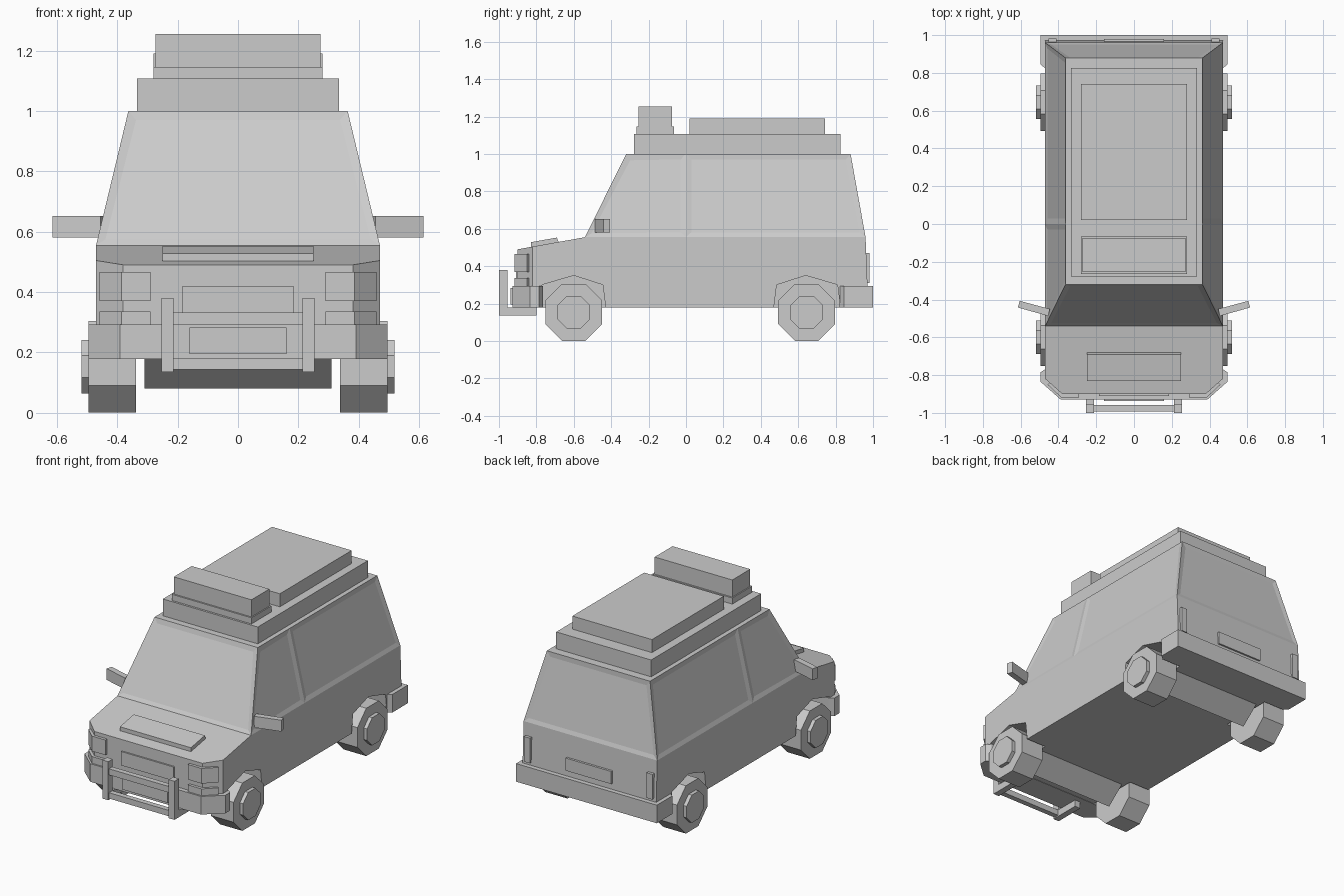
import bpy, bmesh
from mathutils import Matrix, Vector
from math import pi, cos

if "Cube" in bpy.data.objects:
    bpy.data.objects.remove(bpy.data.objects["Cube"])

grey = bpy.data.materials.new("plain grey")
grey.use_nodes = True
grey.diffuse_color = (0.6, 0.6, 0.6, 1)
grey.node_tree.nodes["Principled BSDF"].inputs["Base Color"].default_value = (0.6, 0.6, 0.6, 1)


def finish(name, bm):
    bmesh.ops.recalc_face_normals(bm, faces=bm.faces[:])
    mesh = bpy.data.meshes.new(name)
    bm.to_mesh(mesh)
    bm.free()
    mesh.materials.append(grey)
    obj = bpy.data.objects.new(name, mesh)
    bpy.context.collection.objects.link(obj)
    return obj


def prism(name, points, start, end, axis="z"):
    """Extrude a flat outline: (x, y) along z, or (y, z) along x."""
    bm = bmesh.new()
    place = (lambda p, d: (p[0], p[1], d)) if axis == "z" else (lambda p, d: (d, p[0], p[1]))
    rings = [[bm.verts.new(place(p, d)) for p in points] for d in (start, end)]
    bm.faces.new(rings[0])
    bm.faces.new(rings[1])
    bridge(bm, *rings)
    return finish(name, bm)


def bridge(bm, low, high):
    n = len(low)
    return [bm.faces.new((low[i], low[(i + 1) % n], high[(i + 1) % n], high[i])) for i in range(n)]


def box(name, x, y, z):
    return prism(name, [(x[0], y[0]), (x[1], y[0]), (x[1], y[1]), (x[0], y[1])], *z)


def wide(name, half, y, z):
    return box(name, (-half, half), y, z)


def both_ways(half_outline):
    """Complete a plan outline across the centre line."""
    return half_outline + [(-x, y) for x, y in reversed(half_outline)]


def octagon(y, z, apothem):
    r = apothem / cos(pi / 8)
    dirs = [Matrix.Rotation(pi / 8 + i * pi / 4, 2) @ Vector((r, 0)) for i in range(8)]
    return [(y + d.x, z + d.y) for d in dirs]


# Body: lower shell, sloping bonnet and tapered cabin
BELT, ROOF = 0.555, 1.0
plan = both_ways([(0.38, -0.9), (0.47, -0.82), (0.47, -0.54), (0.47, 0), (0.47, 0.96)])
bm = bmesh.new()
floor = [bm.verts.new((x, y + (0.015 if y > 0.9 else 0), 0.18)) for x, y in plan]
belt = [bm.verts.new((x, y, min(BELT, BELT + 0.18 * (y + 0.54)))) for x, y in plan]
bm.faces.new(floor)
bridge(bm, floor, belt)
bm.faces.new(belt[:3] + belt[7:])
cabin = belt[2:8]
roof_y = {-0.54: -0.32, 0: 0, 0.96: 0.88}
roof = [bm.verts.new((0.363 if x > 0 else -0.363, roof_y[y], ROOF)) for x, y in plan[2:8]]
windows = bridge(bm, cabin, roof)
bm.faces.new(roof)
bmesh.ops.recalc_face_normals(bm, faces=bm.faces[:])
bmesh.ops.inset_individual(bm, faces=windows, thickness=0.04, depth=-0.005)
body = finish("body", bm)

# Wheel arches cut into the sides
arches = [[(-0.78, 0.1), (-0.77, 0.3), (-0.6, 0.35), (-0.445, 0.3), (-0.42, 0.1)],
          [(0.46, 0.1), (0.485, 0.3), (0.64, 0.35), (0.81, 0.3), (0.835, 0.1)]]
for outline in arches:
    for side in (-1, 1):
        cutter = prism("arch_cutter", outline, side * 0.33, side * 0.6, "x")
        cutter.hide_render = True
        cut = body.modifiers.new("arch", "BOOLEAN")
        cut.operation, cut.solver, cut.object = "DIFFERENCE", "EXACT", cutter
        bpy.context.view_layer.objects.active = body
        bpy.ops.object.modifier_apply(modifier=cut.name)
        bpy.data.objects.remove(cutter)

# Wheels, hubs and axle housings
for end, y in (("front", -0.6), ("rear", 0.645)):
    for side, sx in (("left", 1), ("right", -1)):
        prism(f"{end}_{side}_wheel", octagon(y, 0.153, 0.152), sx * 0.337, sx * 0.495, "x")
        prism(f"{end}_{side}_hub", octagon(y, 0.153, 0.088), sx * 0.48, sx * 0.518, "x")
    prism(f"{end}_axle", [(y - 0.13, 0.19), (y, 0.08), (y + 0.13, 0.19)], -0.31, 0.31, "x")

# Bumpers
prism("front_bumper", both_ways([(0.39, -0.928), (0.495, -0.835), (0.495, -0.785), (0.465, -0.765)]),
      0.178, 0.293)
prism("rear_bumper", both_ways([(0.465, 0.82), (0.495, 0.845), (0.495, 1.0)]), 0.178, 0.293)

# Paired parts on each side
for side, sx in (("left", 1), ("right", -1)):
    # Wrap-around front lamps
    lamp = [(0.29, -0.89), (0.29, -0.918), (0.386, -0.918), (0.458, -0.85), (0.44, -0.835), (0.37, -0.89)]
    lamp = [(sx * x, y) for x, y in lamp]
    prism(f"{side}_headlight", lamp, 0.37, 0.466)
    prism(f"{side}_indicator", lamp, 0.29, 0.336)
    box(f"{side}_tail_light", (sx * 0.41, sx * 0.452), (0.95, 0.982), (0.31, 0.47))
    # Door mirrors
    prism(f"{side}_mirror", [(sx * x, y) for x, y in
          [(0.445, -0.45), (0.455, -0.487), (0.615, -0.442), (0.605, -0.407)]], 0.58, 0.652)
    # Bull bar uprights with feet
    prism(f"{side}_bull_bar_post", [(-1.0, 0.135), (-0.8, 0.135), (-0.8, 0.18), (-0.955, 0.18),
          (-0.955, 0.38), (-1.0, 0.38)], sx * 0.213, sx * 0.253, "x")

# Bull bar rails
for name, z in (("upper", (0.293, 0.332)), ("lower", (0.143, 0.18))):
    wide(f"{name}_bull_bar_rail", 0.22, (-0.992, -0.958), z)

# Bonnet scoop, grille and plates
prism("bonnet_scoop", [(-0.83, 0.5), (-0.83, 0.528), (-0.69, 0.553), (-0.68, 0.525)], -0.25, 0.25, "x")
wide("grille", 0.185, (-0.91, -0.89), (0.33, 0.418))
wide("front_plate", 0.16, (-0.938, -0.92), (0.195, 0.282))
wide("rear_plate", 0.16, (0.95, 0.98), (0.33, 0.41))

# Roof equipment
wide("roof_platform", 0.334, (-0.278, 0.827), (0.99, 1.107))
wide("roof_box", 0.28, (0.02, 0.742), (1.1, 1.19))
wide("light_bar_base", 0.28, (-0.265, -0.065), (1.1, 1.146))
wide("light_bar", 0.273, (-0.255, -0.075), (1.14, 1.255))
